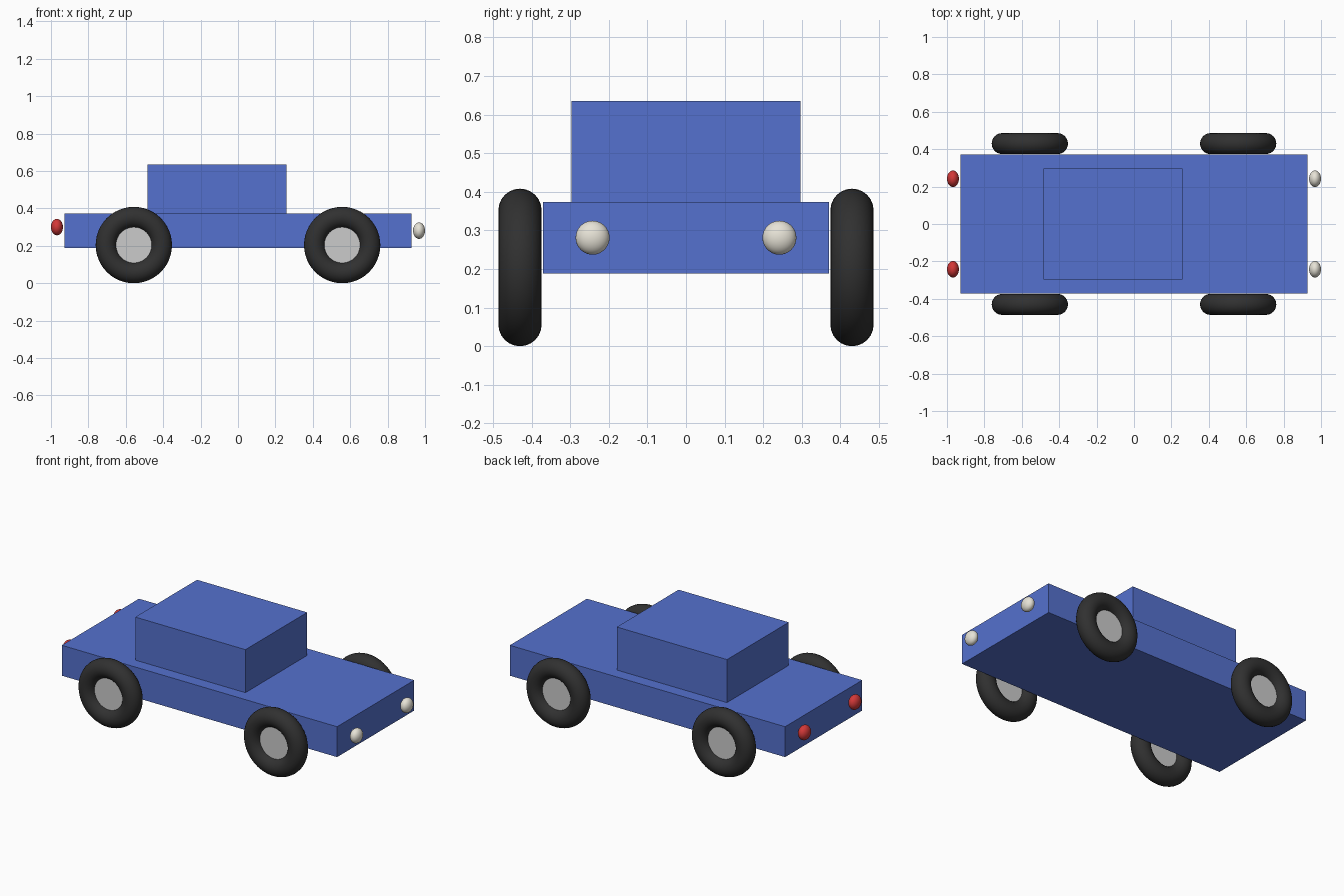
import bpy
from math import pi

if "Cube" in bpy.data.objects:
    bpy.data.objects.remove(bpy.data.objects["Cube"])


def material(name, r, g, b):
    m = bpy.data.materials.new(name)
    m.diffuse_color = (r, g, b, 1)
    m.use_nodes = True
    m.node_tree.nodes["Principled BSDF"].inputs["Base Color"].default_value = m.diffuse_color
    return m


BLUE = material("blue paint", 0.09, 0.165, 0.62)
RUBBER = material("black rubber", 0.03, 0.03, 0.03)
RED = material("red lens", 0.65, 0.04, 0.04)
CREAM = material("cream lens", 0.8, 0.77, 0.68)


def finish(name, mat=None, smooth=False):
    ob = bpy.context.object
    ob.name = ob.data.name = name
    if mat:
        ob.data.materials.append(mat)
    bpy.ops.object.transform_apply(location=False, rotation=True, scale=True)
    if smooth:
        bpy.ops.object.shade_smooth_by_angle(angle=pi / 6)
    return ob


def box(name, center, size):
    bpy.ops.mesh.primitive_cube_add(size=1, location=center)
    bpy.context.object.scale = size
    return finish(name, BLUE)


def lamp(name, center, mat):
    bpy.ops.mesh.primitive_uv_sphere_add(segments=32, ring_count=16, radius=1,
                                         location=center)
    bpy.context.object.scale = (0.032, 0.044, 0.044)
    return finish(name, mat, smooth=True)


# Body and cabin
box("body", (0, 0, 0.2805), (1.854, 0.742, 0.185))
box("cabin", (-0.113, 0, 0.504), (0.742, 0.594, 0.262))

for side, s in (("right", -1), ("left", 1)):
    # Wheels: round tyre with a recessed hub disc
    for end, x in (("front", 0.557), ("rear", -0.557)):
        pos = (x, s * 0.43, 0.204)
        bpy.ops.mesh.primitive_torus_add(location=pos, rotation=(pi / 2, 0, 0),
                                         major_radius=0.148, minor_radius=0.056,
                                         major_segments=48, minor_segments=24)
        finish(f"{end}_{side}_tyre", RUBBER, smooth=True)
        bpy.ops.mesh.primitive_cylinder_add(vertices=48, radius=0.11, depth=0.037,
                                            location=pos, rotation=(pi / 2, 0, 0))
        finish(f"{end}_{side}_hub", smooth=True)

    # Lamps at both ends
    lamp(f"{side}_headlight", (0.968, s * 0.242, 0.281), CREAM)
    lamp(f"{side}_taillight", (-0.968, s * 0.242, 0.300), RED)
